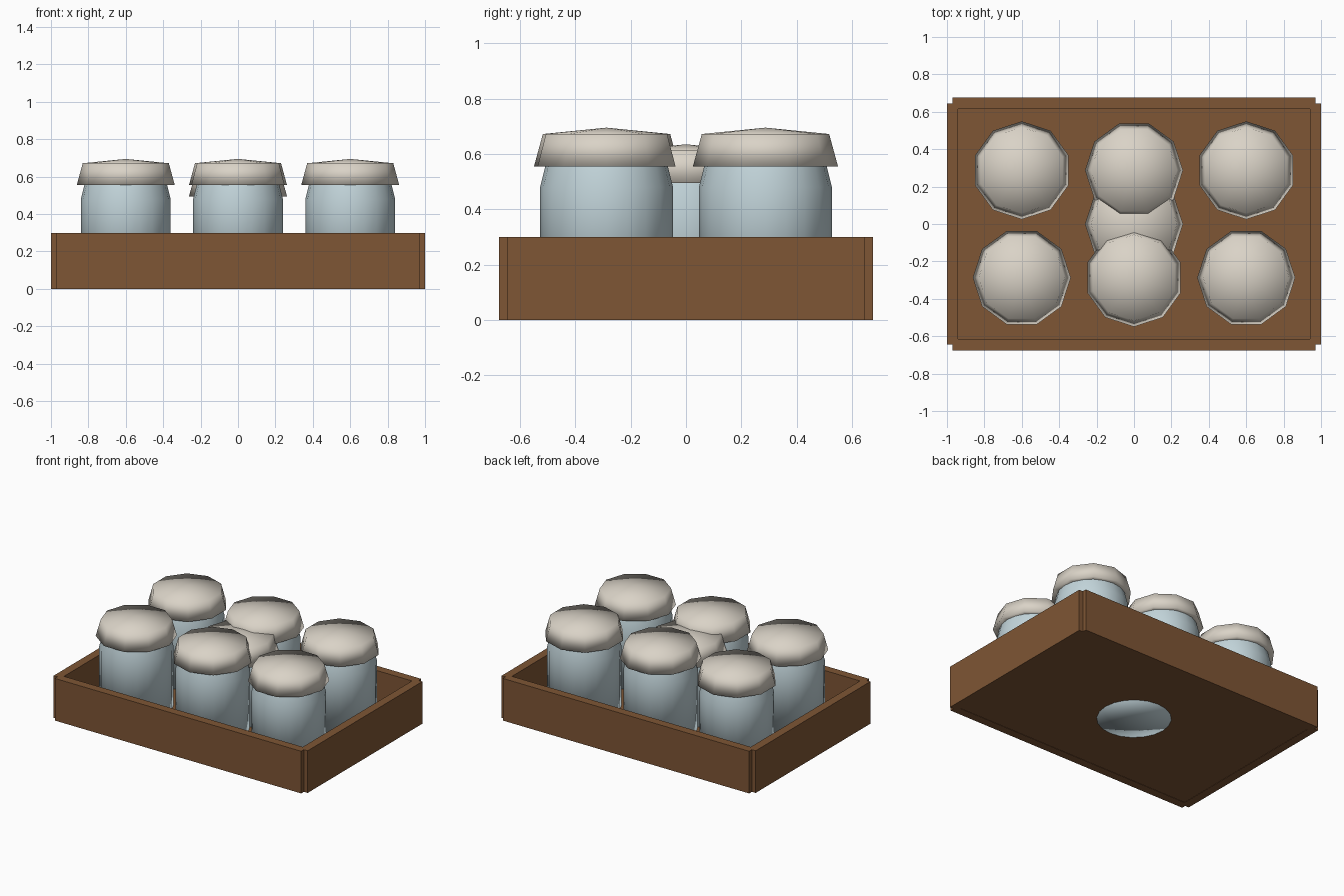
import bpy, bmesh, math

if "Cube" in bpy.data.objects:
    bpy.data.objects.remove(bpy.data.objects["Cube"])


def material(name, rgb):
    m = bpy.data.materials.new(name)
    m.diffuse_color = (*rgb, 1)
    m.use_nodes = True
    m.node_tree.nodes["Principled BSDF"].inputs["Base Color"].default_value = m.diffuse_color
    return m


WOOD = material("brown wood", (0.21, 0.092, 0.035))
GLASS = material("pale blue glass", (0.54, 0.66, 0.70))
LID = material("cream lid", (0.70, 0.65, 0.57))


def finish(name, bm, mat, smooth):
    bmesh.ops.recalc_face_normals(bm, faces=bm.faces)
    for f in bm.faces:
        f.smooth = smooth
    me = bpy.data.meshes.new(name)
    bm.to_mesh(me)
    bm.free()
    me.materials.append(mat)
    ob = bpy.data.objects.new(name, me)
    bpy.context.collection.objects.link(ob)
    return ob


def box(name, x0, x1, y0, y1, z0, z1):
    bm = bmesh.new()
    bmesh.ops.create_cube(bm, size=1)
    for v in bm.verts:
        v.co = (x1 if v.co.x > 0 else x0, y1 if v.co.y > 0 else y0, z1 if v.co.z > 0 else z0)
    finish(name, bm, WOOD, False)


def lathe(name, profile, sides, mat, loc, turn):
    """Revolve (radius, z) points; zero radius makes a pole."""
    bm = bmesh.new()
    rings = []
    for r, z in profile:
        n = sides if r > 0 else 1
        rings.append([bm.verts.new((r * math.cos(turn + math.tau * i / sides),
                                    r * math.sin(turn + math.tau * i / sides), z)) for i in range(n)])
    for a, b in zip(rings, rings[1:]):
        for i in range(sides):
            j = (i + 1) % sides
            quad = [a[i % len(a)], a[j % len(a)], b[j % len(b)], b[i % len(b)]]
            bm.faces.new(list(dict.fromkeys(quad)))
    finish(name, bm, mat, True).location = loc


# Crate: four overlapping boards and a floor
for s, n in ((-1, "front"), (1, "back")):
    box(n + "_board", -0.97, 0.97, *sorted((s * 0.615, s * 0.675)), 0, 0.3)
for s, n in ((-1, "left"), (1, "right")):
    box(n + "_board", *sorted((s * 0.94, s * 1.0)), -0.645, 0.645, 0, 0.3)
box("crate_floor", -0.95, 0.95, -0.63, 0.63, 0.002, 0.06)

# Jars: profiles measured from the jar base
BODY = [(0, 0), (0.24, 0), (0.24, 0.42), (0.215, 0.52), (0.2, 0.56), (0, 0.56)]
CAP = [(0.2, 0.50), (0.262, 0.495), (0.23, 0.612), (0, 0.635)]
HALF = math.pi / 10
JARS = [(-0.6, 0.287, 0.06, HALF), (0, 0.287, 0.06, 0), (0.6, 0.287, 0.06, HALF),
        (-0.6, -0.287, 0.06, 0), (0, -0.287, 0.06, HALF), (0.6, -0.287, 0.06, 0),
        (0, 0, 0, 0)]
for k, (x, y, z, turn) in enumerate(JARS, 1):
    lathe(f"jar_body_{k}", BODY, 20, GLASS, (x, y, z), 0)
    lathe(f"jar_lid_{k}", CAP, 10, LID, (x, y, z), turn)
